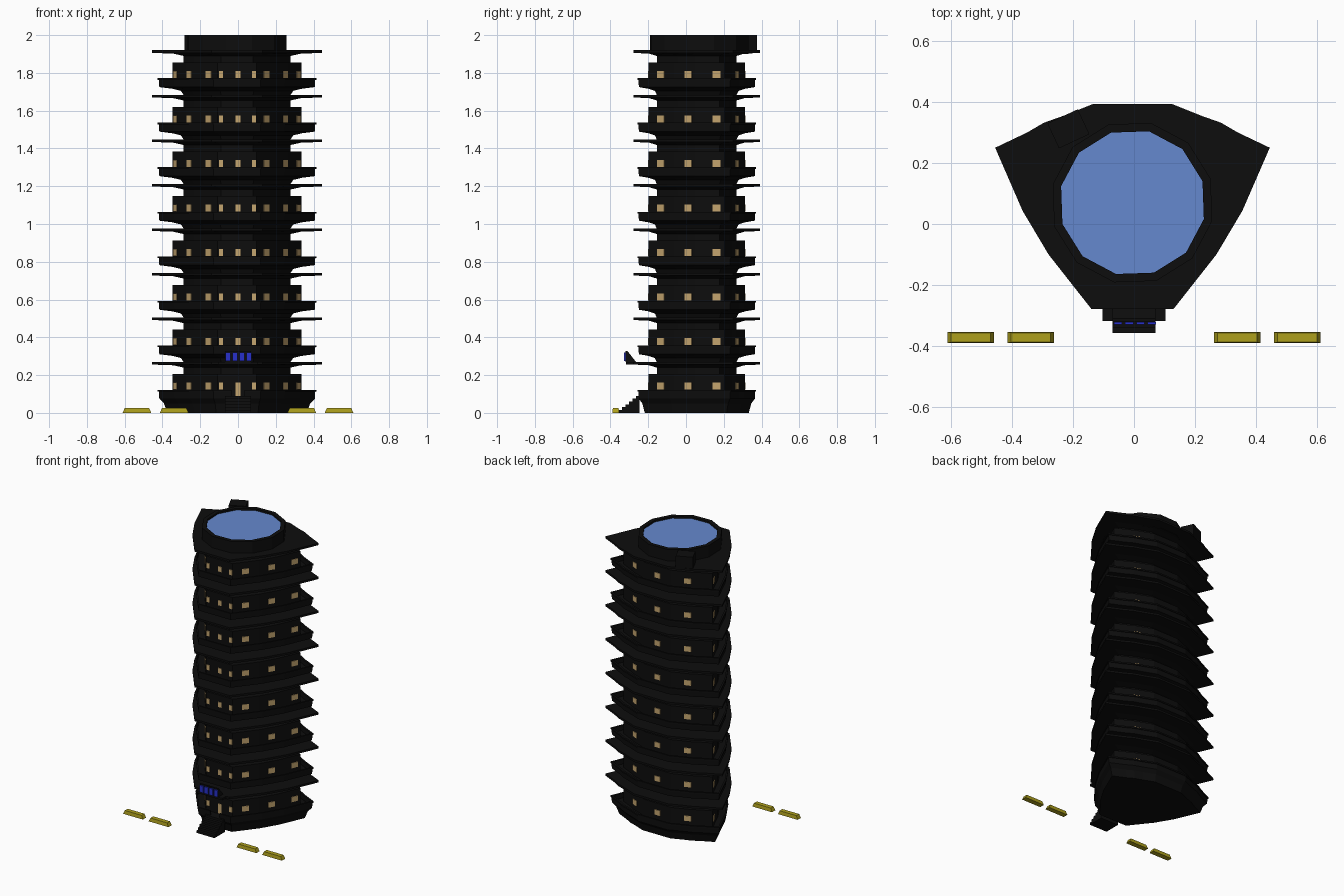
import bpy, bmesh, math
from mathutils import Vector, Matrix

if "Cube" in bpy.data.objects:
    bpy.data.objects.remove(bpy.data.objects["Cube"])


def mat(name, rgb):
    m = bpy.data.materials.new(name)
    m.diffuse_color = (*rgb, 1)
    m.use_nodes = True
    m.node_tree.nodes["Principled BSDF"].inputs["Base Color"].default_value = m.diffuse_color
    return m


BLACK = mat("tower black", (0.004, 0.004, 0.004))
TAN = mat("window tan", (0.56, 0.38, 0.16))
SKY = mat("roof blue", (0.13, 0.25, 0.62))
SIGN = mat("sign blue", (0.02, 0.03, 0.60))
YELLOW = mat("kerb yellow", (0.42, 0.35, 0.012))


def finish(bm, name, material):
    bmesh.ops.recalc_face_normals(bm, faces=bm.faces)
    me = bpy.data.meshes.new(name)
    bm.to_mesh(me)
    bm.free()
    me.materials.append(material)
    ob = bpy.data.objects.new(name, me)
    bpy.context.collection.objects.link(ob)
    return ob


def loft(name, plan, centre, profile, material):
    """Stack scaled copies of a plan outline; profile = (z, scale)."""
    bm = bmesh.new()
    rings = [[bm.verts.new((centre[0] + x * s, centre[1] + y * s, z)) for x, y in plan]
             for z, s in profile]
    n = len(plan)
    for a, b in zip(rings, rings[1:]):
        for i in range(n):
            j = (i + 1) % n
            bm.faces.new((a[i], a[j], b[j], b[i]))
    bm.faces.new(rings[0][::-1])
    bm.faces.new(rings[-1])
    return finish(bm, name, material)


def add_box(bm, centre, size, angle=0, taper=1):
    m = Matrix.Translation(centre) @ Matrix.Rotation(angle, 4, 'Z') @ Matrix.Diagonal((*size, 1))
    vs = bmesh.ops.create_cube(bm, size=1)["verts"]
    for v in vs:
        if v.co.z > 0:
            v.co.x *= taper
            v.co.y *= taper
    bmesh.ops.transform(bm, matrix=m, verts=vs)


def box(name, centre, size, material, angle=0, taper=1):
    bm = bmesh.new()
    add_box(bm, centre, size, angle, taper)
    return finish(bm, name, material)


def prism(name, yz, half_width, material):
    """Side profile in (y, z) extruded across x."""
    bm = bmesh.new()
    f = bm.faces.new([bm.verts.new((-half_width, y, z)) for y, z in yz])
    r = bmesh.ops.extrude_face_region(bm, geom=[f])
    bmesh.ops.translate(bm, vec=(2 * half_width, 0, 0),
                        verts=[v for v in r["geom"] if isinstance(v, bmesh.types.BMVert)])
    return finish(bm, name, material)


# rounded three-sided plan, right half mirrored to the left
C = (-0.005, 0.055)
half = [(0.135, -0.333), (0.275, -0.155), (0.36, -0.012), (0.45, 0.195),
        (0.345, 0.245), (0.29, 0.277), (0.225, 0.3), (0.13, 0.338)]
PLAN = half + [(-x, y) for x, y in reversed(half)]
PITCH, FLOORS, WALL = 0.2357, 8, 0.76

# one storey: parapet, recessed balcony floor, wall, neck, thin projecting slab
storey = [(0.075, 0.915), (0.112, 0.92), (0.112, 0.935), (0.122, 0.935), (0.122, 0.9),
          (0.088, 0.9), (0.088, WALL), (0.205, WALL), (0.205, 0.63), (0.24, 0.63),
          (0.252, 0.75), (0.256, 1.0), (0.27, 1.0)]
for k in range(FLOORS):
    foot = [(0, 0.82), (0.05, 0.86)] if k == 0 else [(0.034, 0.63), (0.055, 0.66), (0.066, 0.76)]
    ob = loft(f"storey_{k + 1}", PLAN, C, [(z + k * PITCH, s) for z, s in foot + storey], BLACK)
    if k == 0:
        # entrance gap in the ground parapet
        gap = box("entrance_cutter", (0, -0.25, 0.12), (0.07, 0.08, 0.064), BLACK)
        gap.hide_render = gap.hide_viewport = True
        cut = ob.modifiers.new("entrance", 'BOOLEAN')
        cut.operation, cut.object = 'DIFFERENCE', gap


def on_wall(target):
    """Wall point and edge angle in the direction of target from the centre."""
    d = Vector(target) - Vector(C)
    for i in range(len(PLAN)):
        a, b = Vector(PLAN[i]) * WALL, Vector(PLAN[(i + 1) % len(PLAN)]) * WALL
        e = b - a
        det = d.x * e.y - d.y * e.x
        if abs(det) < 1e-9:
            continue
        t = (a.x * e.y - a.y * e.x) / det
        u = (a.x * d.y - a.y * d.x) / det
        if t > 0 and 0 <= u <= 1:
            return Vector(C) + d * t, math.atan2(e.y, e.x)


# windows: front, sides and back, as thin plates on the wall
spots = [(0.0, -0.2, 0.026), (0.085, -0.2, 0.022), (-0.09, -0.2, 0.022), (0.0, 0.31, 0.045)]
for s in (1, -1):
    spots += [(s * 0.155, -0.14, 0.045), (s * 0.247, 0.013, 0.045),
              (s * 0.31, 0.16, 0.045), (s * 0.21, 0.278, 0.045)]
bm = bmesh.new()
for k in range(FLOORS):
    for x, y, w in spots:
        p, ang = on_wall((x, y))
        low = 0.09 if k == 0 and w == 0.026 else 0.124   # ground floor door
        add_box(bm, (p.x, p.y, (low + 0.16) / 2 + k * PITCH), (w, 0.008, 0.16 - low), ang)
finish(bm, "windows_and_door", TAN)

# roof rim and pool-like disc, twelve-sided
RC = (-0.005, 0.07)
gon = [(math.cos(math.radians(17 + 30 * i)), math.sin(math.radians(17 + 30 * i))) for i in range(12)]
loft("roof_rim", gon, RC, [(1.9, 0.268), (2.0, 0.268), (2.0, 0.24), (1.975, 0.24)], BLACK)
loft("roof_disc", gon, RC, [(1.97, 0.24), (1.988, 0.24)], SKY)
box("roof_hut", (-0.215, 0.312, 1.955), (0.11, 0.09, 0.09), BLACK, math.radians(25))

# entrance steps
N = 6
yz = [(-0.245, 0), (-0.358, 0)]
for i in range(N):
    y, z = -0.358 + i * 0.113 / N, (i + 1) * 0.09 / N
    yz += [(y, z), (y + 0.113 / N, z)]
prism("entrance_steps", yz, 0.07, BLACK)

# entrance canopy with sloped sign backing and plain sign panels
prism("entrance_canopy", [(-0.318, 0.256), (-0.25, 0.256), (-0.25, 0.27), (-0.318, 0.27)], 0.103, BLACK)
prism("sign_backing", [(-0.32, 0.27), (-0.265, 0.27), (-0.31, 0.328), (-0.32, 0.328)], 0.07, BLACK)
for i in range(4):
    box(f"sign_panel_{i + 1}", (-0.0525 + i * 0.037, -0.325, 0.297), (0.027, 0.009, 0.046), SIGN)

# parking kerbs
for i, x in enumerate((-0.535, -0.338, 0.338, 0.535)):
    box(f"kerb_{i + 1}", (x, -0.372, 0.0125), (0.152, 0.036, 0.025), YELLOW, taper=0.85)
